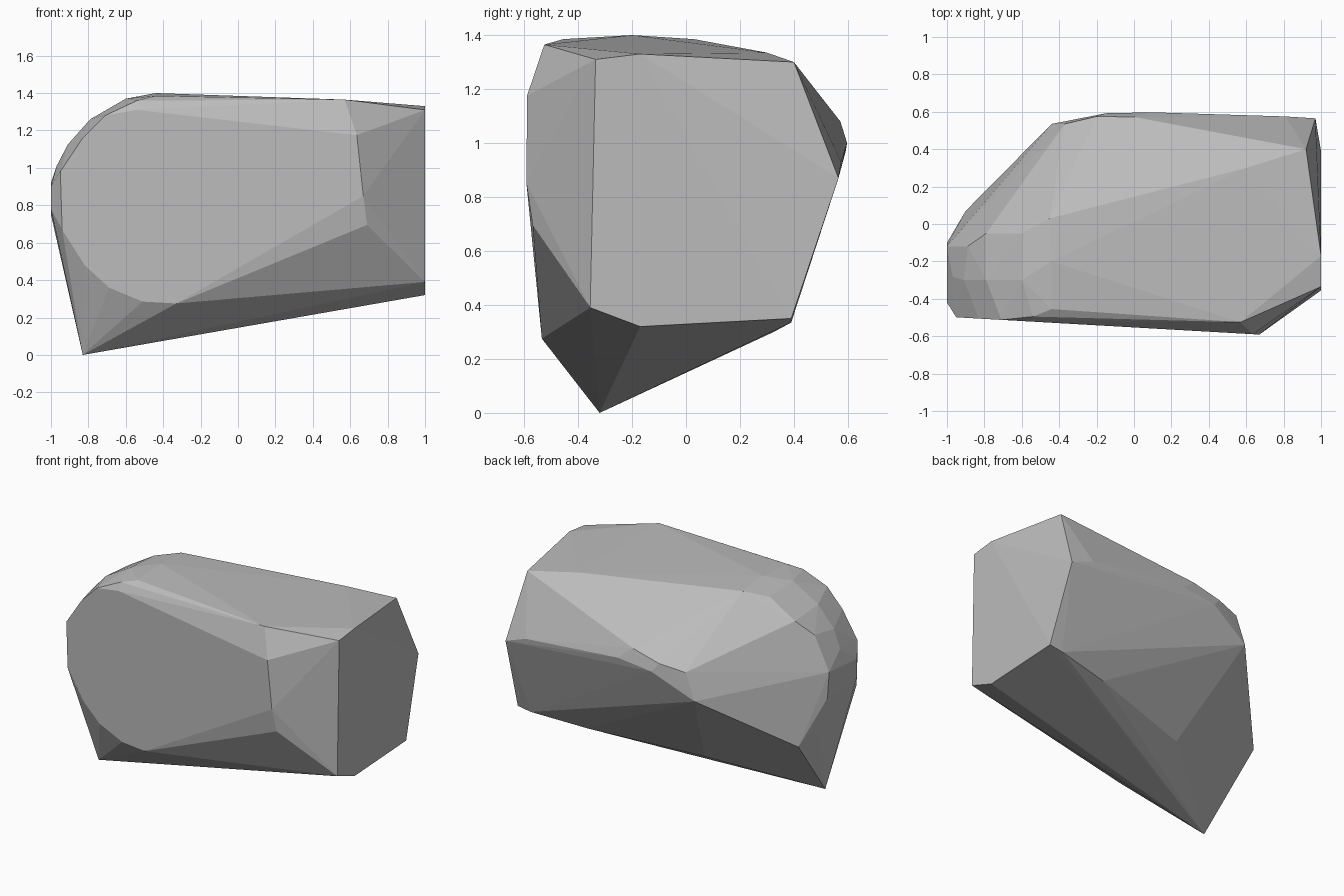
import bpy
import bmesh

# Remove the default cube only
default_cube = bpy.data.objects.get("Cube")
if default_cube is not None:
    bpy.data.objects.remove(default_cube, do_unlink=True)


def make_material(name, colour):
    """Create one flat, matt material."""
    material = bpy.data.materials.new(name)
    material.use_nodes = True
    material.diffuse_color = colour
    shader = next(n for n in material.node_tree.nodes if n.type == "BSDF_PRINCIPLED")
    shader.inputs["Base Color"].default_value = colour
    shader.inputs["Roughness"].default_value = .9
    return material


def on_front_plane(outline):
    """Lay an (x, z) outline on the slightly skewed front cleavage plane."""
    return [(x, -.553 - .057 * x, z) for x, z in outline]


def on_end_plane(outline):
    """Lay a (y, z) outline on the flat broken end."""
    return [(1, y, z) for y, z in outline]


def hull_object(name, points, material):
    """Wrap corner points in a faceted convex stone surface."""
    bm = bmesh.new()
    for point in points:
        bm.verts.new(point)
    hull = bmesh.ops.convex_hull(bm, input=bm.verts, use_existing_faces=False)
    spare = {g for g in hull["geom_interior"] + hull["geom_unused"]
             if isinstance(g, bmesh.types.BMVert)}
    bmesh.ops.delete(bm, geom=list(spare), context="VERTS")
    bmesh.ops.recalc_face_normals(bm, faces=bm.faces)
    mesh = bpy.data.meshes.new(name)
    bm.to_mesh(mesh)
    bm.free()
    mesh.materials.append(material)
    mesh.shade_flat()
    stone = bpy.data.objects.new(name, mesh)
    bpy.context.scene.collection.objects.link(stone)
    return stone


# Broad front face, clockwise from its lower left corner
front_face = on_front_plane([
    (-.94, .67), (-.95, .98), (-.83, 1.16), (-.71, 1.28), (-.54, 1.31),
    (.635, 1.175), (.67, .85), (-.33, .275), (-.51, .285), (-.69, .36), (-.82, .48),
])

# Flat broken end, with two chipped corners towards the back
end_face = on_end_plane([
    (-.335, 1.31), (-.17, 1.33), (.39, .35), (-.17, .32), (-.355, .39),
])
end_chips = [(.92, .4, 1.3), (.97, .565, .87), (.69, -.568, .695)]

# Worn crown along the top
crown = [
    (.57, -.525, 1.365), (-.54, -.495, 1.36), (-.44, -.455, 1.385),
    (-.44, -.2, 1.4), (-.45, .03, 1.385), (-.6, -.05, 1.355), (.6, .3, 1.335),
]

# Rounded shoulder stepping down the narrow end
shoulder = [
    (-.6, -.3, 1.37), (-.79, -.05, 1.24), (-.79, -.3, 1.26),
    (-.89, -.12, 1.145), (-.91, -.3, 1.125), (-.97, -.28, 1.01),
    (-1, -.12, .92), (-1, -.42, .9), (-1, -.42, .78), (-1, -.1, .75),
    (-.955, -.05, .56), (-.9, .07, .454),
]

# Bulging back ridge
back_ridge = [
    (-.44, .535, .82), (-.37, .535, 1), (-.2, .575, 1.03), (-.15, .592, .97),
    (0, .572, 1.08), (.1, .597, 1), (.81, .575, .93),
]

# Pointed foot and the sloping underside
underside = [(-.83, -.32, 0), (-.23, .13, .235), (.52, .325, .3), (.9, .39, .335)]

stone_grey = make_material("stone grey", (.5, .5, .5, 1))
hull_object(
    "rock",
    front_face + end_face + end_chips + crown + shoulder + back_ridge + underside,
    stone_grey,
)
